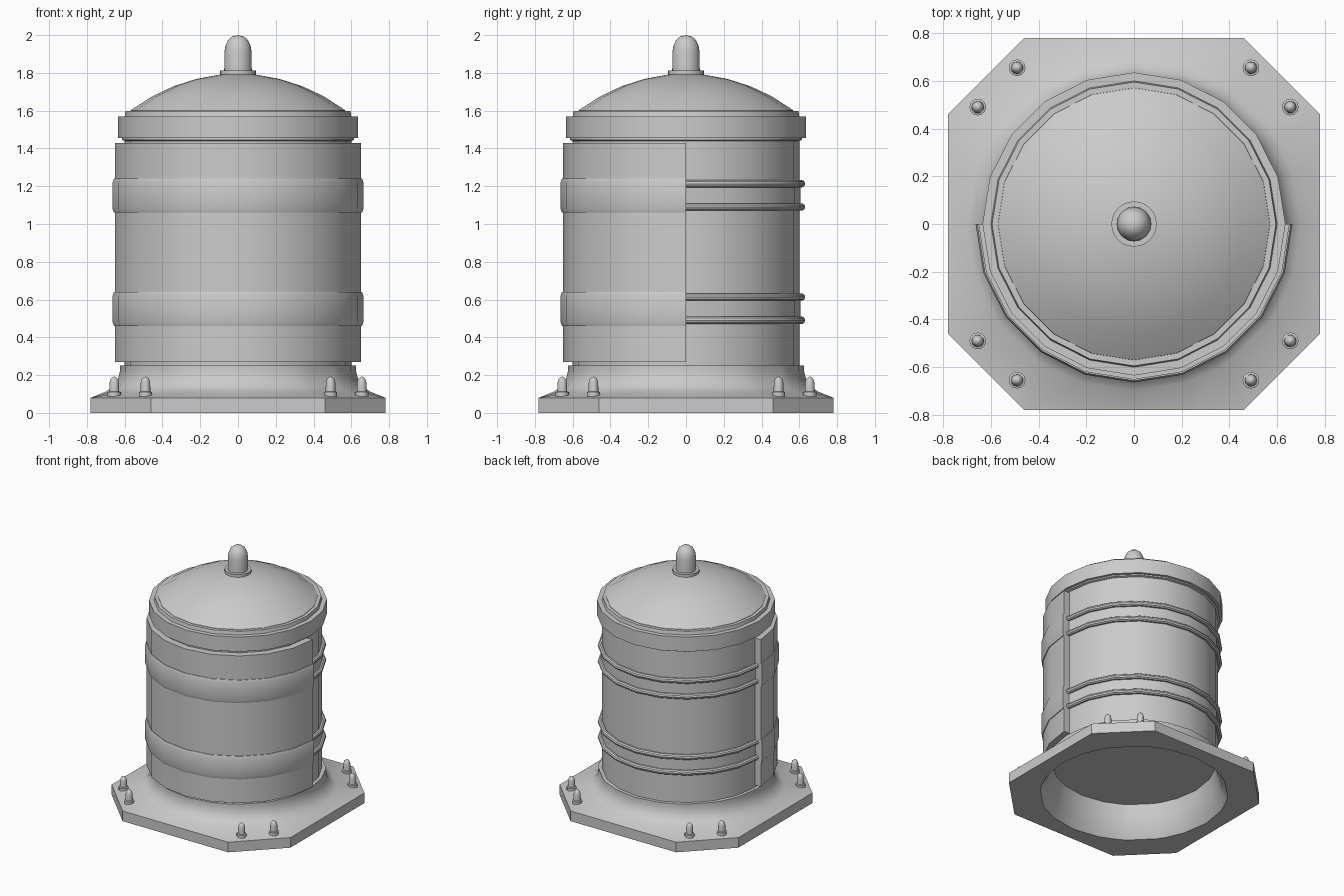
import bpy, bmesh, math

if "Cube" in bpy.data.objects:
    bpy.data.objects.remove(bpy.data.objects["Cube"])

TAU = math.tau
SIDES = 20


def finish(name, bm, angle=35):
    bmesh.ops.remove_doubles(bm, verts=bm.verts[:], dist=1e-5)
    bmesh.ops.recalc_face_normals(bm, faces=bm.faces[:])
    mesh = bpy.data.meshes.new(name)
    bm.to_mesh(mesh)
    bm.free()
    ob = bpy.data.objects.new(name, mesh)
    bpy.context.collection.objects.link(ob)
    bpy.ops.object.select_all(action='DESELECT')
    ob.select_set(True)
    bpy.context.view_layer.objects.active = ob
    bpy.ops.object.shade_smooth_by_angle(angle=math.radians(angle))
    return ob


def lathe(name, profile, n=SIDES, at=(0, 0, 0), angle=35):
    """Full turn of an (r, z) profile running axis to axis."""
    bm = bmesh.new()
    vs = [bm.verts.new((r + at[0], at[1], z + at[2])) for r, z in profile]
    es = [bm.edges.new(p) for p in zip(vs, vs[1:])]
    bmesh.ops.spin(bm, geom=vs + es, cent=at, axis=(0, 0, 1),
                   angle=TAU, steps=n, use_merge=True)
    return finish(name, bm, angle)


def half_ring(name, section, front):
    """Half turn of a closed (r, z) section, with end caps."""
    bm = bmesh.new()
    steps = SIDES // 2
    rings = []
    for i in range(steps + 1):
        a = math.pi * i / steps * (-1 if front else 1)
        rings.append([bm.verts.new((r * math.cos(a), r * math.sin(a), z))
                      for r, z in section])
    k = len(section)
    for p, q in zip(rings, rings[1:]):
        for j in range(k):
            bm.faces.new((p[j], p[(j + 1) % k], q[(j + 1) % k], q[j]))
    bm.faces.new(rings[0])
    bm.faces.new(rings[-1])
    return finish(name, bm)


# Octagonal foot flange blending into a round collar, hollow underneath
W, C = 0.78, 0.46
corner = math.degrees(math.atan2(C, W))
quarter = [0, 18, corner, 36, 54, 90 - corner, 72]
angles = [math.radians(q * 90 + a) for q in range(4) for a in quarter]


def octagon(a):
    c, s = abs(math.cos(a)), abs(math.sin(a))
    return min(W / max(c, s), (W + C) / (c + s))


bm = bmesh.new()
levels = [(0.58, 0.24), (0.60, 0.15), (0.63, 0.06), (0.67, 0.0),
          (None, 0.0), (None, 0.08), (0.70, 0.112), (0.66, 0.14),
          (0.635, 0.18), (0.625, 0.22), (0.625, 0.25), (0.59, 0.25)]
rings = []
for r, z in levels:
    rings.append([bm.verts.new(((r or octagon(a)) * math.cos(a),
                                (r or octagon(a)) * math.sin(a), z)) for a in angles])
for p, q in zip(rings, rings[1:]):
    for j in range(len(angles)):
        k = (j + 1) % len(angles)
        bm.faces.new((p[j], p[k], q[k], q[j]))
finish("base_flange", bm)

# Bolts on the four cut corners
for sx in (-1, 1):
    for sy in (-1, 1):
        for x, y in ((0.49, 0.655), (0.655, 0.49)):
            lathe("base_bolt", [(0, 0.08), (0.035, 0.08), (0.035, 0.11), (0.026, 0.113),
                                (0.025, 0.16), (0.019, 0.18), (0.009, 0.19), (0, 0.192)],
                  n=12, at=(sx * x, sy * y, 0))

# Drum body, with a slim neck under the lid
lathe("drum_body", [(0, 0.24), (0.60, 0.24), (0.60, 1.44), (0.615, 1.445),
                    (0.615, 1.47), (0, 1.47)])

# Lid rim and dome
lathe("lid_rim", [(0, 1.455), (0.635, 1.455), (0.635, 1.57), (0.60, 1.57),
                  (0.595, 1.597), (0.57, 1.597), (0, 1.597)])
lathe("lid_dome", [(0, 1.58), (0.575, 1.58), (0.57, 1.60), (0.46, 1.673), (0.34, 1.73),
                   (0.22, 1.768), (0.10, 1.79), (0, 1.797)])

# Knob with its washer
lathe("knob_washer", [(0, 1.78), (0.095, 1.78), (0.095, 1.812), (0, 1.812)], n=24)
lathe("knob", [(0, 1.80), (0.073, 1.80), (0.072, 1.91), (0.066, 1.945), (0.052, 1.975),
               (0.03, 1.993), (0, 2.0)], n=24)

# Front half shell
half_ring("front_panel", [(0.59, 0.27), (0.652, 0.27), (0.652, 1.43), (0.59, 1.43)], True)

# Two bands: a raised strap in front, a flat strip between two hoops behind
for z in (0.55, 1.15):
    half_ring("front_strap", [(0.60, z - 0.09), (0.657, z - 0.09), (0.664, z - 0.07),
                              (0.664, z + 0.07), (0.657, z + 0.09), (0.60, z + 0.09)], True)
    half_ring("rear_strip", [(0.58, z - 0.06), (0.606, z - 0.06),
                             (0.606, z + 0.06), (0.58, z + 0.06)], False)
    for dz in (-0.06, 0.063):
        half_ring("rear_hoop", [(0.611 + 0.02 * math.cos(TAU * i / 10),
                                 z + dz + 0.02 * math.sin(TAU * i / 10))
                                for i in range(10)], False)
